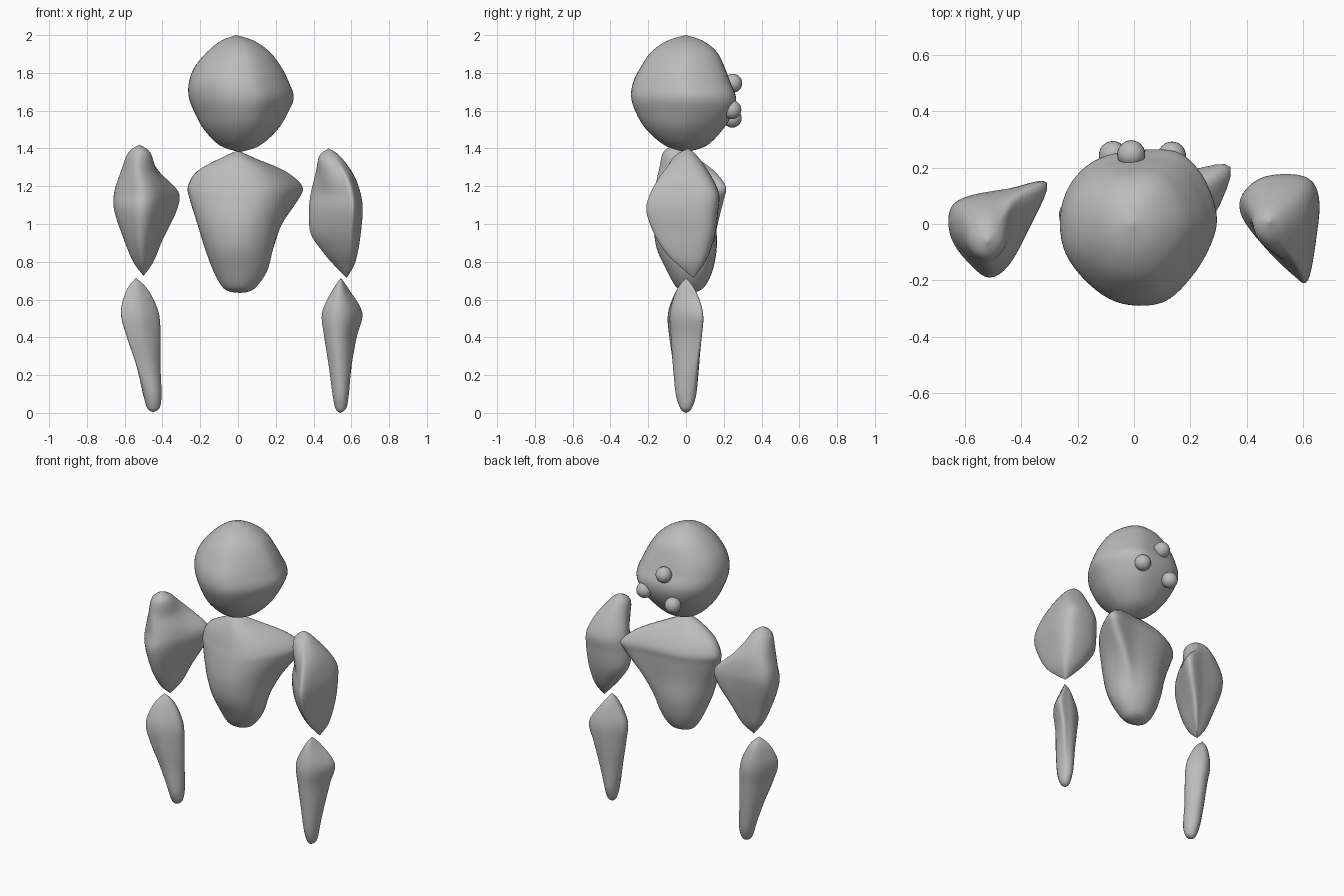
import bpy, math
from mathutils import Vector

grey = bpy.data.materials.new("plain_grey")
grey.diffuse_color = (0.5, 0.5, 0.5, 1)


def catmull(a, b, c, d, t):
    return [0.5 * (2*q + (r - p)*t + (2*p - 5*q + 4*r - s)*t*t + (3*q - p - 3*r + s)*t**3)
            for p, q, r, s in zip(a, b, c, d)]


def resample(pts, n, closed):
    """Smooth curve through the points, n steps per span."""
    m, out = len(pts), []
    get = (lambda i: pts[i % m]) if closed else (lambda i: pts[max(0, min(m - 1, i))])
    for i in range(m if closed else m - 1):
        out += [catmull(get(i-1), get(i), get(i+1), get(i+2), k / n) for k in range(n)]
    return out if closed else out + [list(pts[-1])]


def loft(name, section, rows):
    """Stack a top-view section; each row is z, x min, x max, y min, y max, roundness."""
    ring = resample(section, 5, True)
    lo = [min(p[i] for p in ring) for i in (0, 1)]
    hi = [max(p[i] for p in ring) for i in (0, 1)]
    unit = [Vector([2*(p[i] - lo[i]) / (hi[i] - lo[i]) - 1 for i in (0, 1)]) for p in ring]
    levels = resample(rows, 5, False)
    n, verts, faces = len(unit), [], []
    for z, x0, x1, y0, y1, r in levels[1:-1]:
        for u in unit:
            v = u.lerp(u.normalized(), max(0, min(1, r)))
            verts.append(((x0+x1)/2 + v.x*(x1-x0)/2, (y0+y1)/2 + v.y*(y1-y0)/2, z))
    last = len(levels) - 3
    for j in range(last):
        for i in range(n):
            k = (i + 1) % n
            faces.append((j*n + k, j*n + i, (j+1)*n + i, (j+1)*n + k))
    for row, base, flip in ((rows[0], 0, False), (rows[-1], last*n, True)):
        tip = len(verts)
        verts.append((row[1], row[3], row[0]))
        for i in range(n):
            a, b = base + i, base + (i + 1) % n
            faces.append((b, a, tip) if flip else (a, b, tip))
    me = bpy.data.meshes.new(name)
    me.from_pydata(verts, [], faces)
    me.materials.append(grey)
    me.shade_smooth()
    ob = bpy.data.objects.new(name, me)
    bpy.context.collection.objects.link(ob)
    return ob


# Lumpy head
loft("head",
     [(.29, .04), (.24, .18), (.15, .265), (0, .27), (-.13, .24), (-.22, .16), (-.26, .04),
      (-.24, -.1), (-.15, -.22), (-.04, -.285), (.1, -.28), (.2, -.19), (.27, -.07)],
     [(2.0, -.01, -.01, 0, 0, .5), (1.97, -.09, .085, -.1, .09, .5), (1.91, -.165, .17, -.185, .165, .4),
      (1.83, -.23, .23, -.24, .205, .2), (1.75, -.26, .27, -.28, .235, 0), (1.67, -.26, .295, -.29, .265, 0),
      (1.59, -.23, .265, -.265, .25, .1), (1.5, -.18, .21, -.21, .195, .4),
      (1.415, -.095, .115, -.11, .11, .6), (1.38, .01, .01, 0, 0, .6)])

# Torso with a forward-swept shoulder corner, round towards the bottom
loft("torso",
     [(.34, .2), (.15, .18), (-.1, .15), (-.26, .05), (-.22, -.06), (-.05, -.14), (.12, -.14), (.25, -.03)],
     [(1.39, 0, 0, 0, 0, .3), (1.35, -.09, .09, -.06, .06, .2), (1.28, -.215, .25, -.1, .15, 0),
      (1.2, -.265, .34, -.13, .21, 0), (1.13, -.255, .325, -.15, .205, .1), (1.0, -.215, .25, -.17, .185, .4),
      (.87, -.175, .195, -.155, .17, .8), (.75, -.13, .155, -.1, .14, 1), (.67, -.085, .1, -.055, .1, 1),
      (.643, -.045, .06, -.015, .06, 1), (.635, .01, .01, .02, .02, 1)])

# Upper arms
loft("left_upper_arm",
     [(-.315, .15), (-.45, .13), (-.6, .1), (-.66, .05), (-.655, -.05), (-.59, -.14), (-.52, -.19),
      (-.45, -.15), (-.38, -.02)],
     [(1.42, -.52, -.52, -.06, -.06, 1), (1.38, -.58, -.465, -.12, .02, 1), (1.28, -.62, -.41, -.145, .105, .4),
      (1.17, -.655, -.315, -.17, .15, 0), (1.07, -.655, -.325, -.19, .145, 0), (.92, -.605, -.395, -.15, .1, .1),
      (.8, -.555, -.445, -.08, .055, .2), (.725, -.5, -.5, 0, 0, .3)])
loft("right_upper_arm",
     [(.38, .11), (.46, .17), (.6, .17), (.65, .1), (.64, -.05), (.61, -.2), (.56, -.18), (.46, -.08), (.38, .03)],
     [(1.4, .48, .48, .01, .01, 1), (1.36, .43, .54, -.06, .06, 1), (1.26, .405, .615, -.14, .13, .4),
      (1.16, .385, .65, -.19, .175, 0), (1.07, .375, .66, -.21, .17, 0), (.95, .385, .65, -.17, .155, 0),
      (.85, .45, .635, -.11, .125, .1), (.78, .51, .615, -.04, .09, .2), (.715, .575, .575, .04, .04, .3)])

# Hanging lower arms that reach the ground; the left section is the right one turned half round
lower = [(.1, .08), (.05, .095), (-.02, .08), (-.095, .01), (-.09, -.05), (-.03, -.1), (.04, -.06)]
loft("left_lower_arm", [(-x, -y) for x, y in lower],
     [(.715, -.54, -.54, 0, 0, 0), (.65, -.59, -.475, -.05, .05, 0), (.53, -.62, -.42, -.095, .085, 0),
      (.4, -.59, -.41, -.09, .08, .1), (.25, -.545, -.41, -.07, .07, .5), (.1, -.503, -.405, -.055, .055, 1),
      (.035, -.485, -.412, -.035, .035, 1), (.012, -.468, -.43, -.02, .02, 1), (.005, -.45, -.45, 0, 0, 1)])
loft("right_lower_arm", lower,
     [(.715, .545, .545, 0, 0, 0), (.65, .5, .59, -.05, .05, 0), (.53, .445, .658, -.085, .09, 0),
      (.4, .457, .63, -.08, .085, .1), (.25, .48, .608, -.07, .07, .5), (.1, .5, .587, -.055, .055, 1),
      (.035, .512, .577, -.035, .035, 1), (.01, .525, .56, -.02, .02, 1), (0, .54, .54, 0, 0, 1)])

# Small balls on the back of the head
for name, pos in (("upper_ball", (-.01, .248, 1.745)), ("lower_ball", (-.075, .245, 1.56)),
                  ("side_ball", (.135, .243, 1.605))):
    bpy.ops.mesh.primitive_uv_sphere_add(segments=24, ring_count=12, radius=.05, location=pos)
    ob = bpy.context.object
    ob.name = name
    ob.data.materials.append(grey)
    ob.data.shade_smooth()
